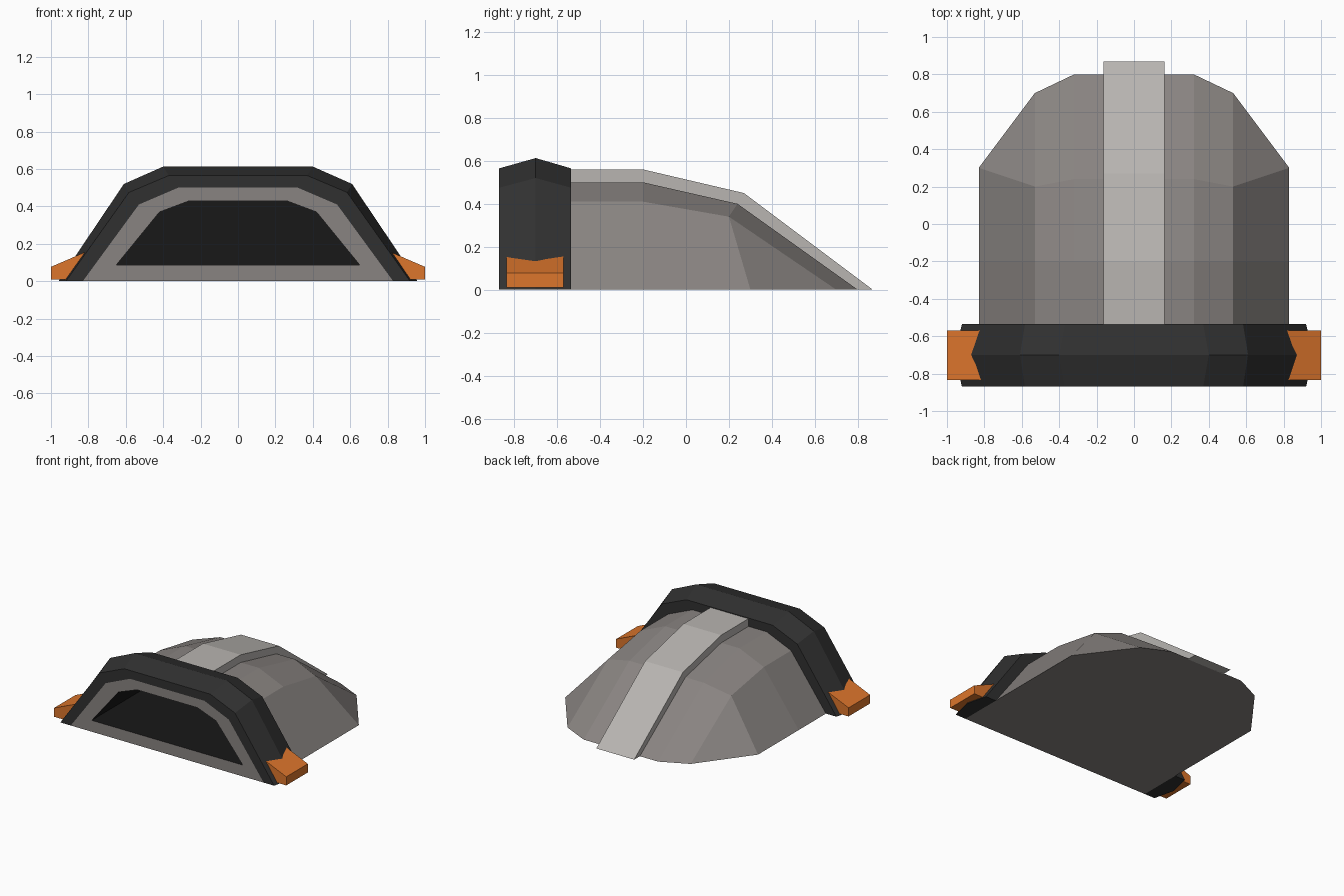
import bpy, bmesh

if "Cube" in bpy.data.objects:
    bpy.data.objects.remove(bpy.data.objects["Cube"])


def material(name, color):
    m = bpy.data.materials.new(name)
    m.diffuse_color = (*color, 1)
    m.use_nodes = True
    m.node_tree.nodes["Principled BSDF"].inputs["Base Color"].default_value = m.diffuse_color
    return m


GREY = material("warm_grey", (0.25, 0.23, 0.22))
LIGHT = material("light_grey", (0.48, 0.46, 0.44))
DARK = material("charcoal", (0.03, 0.03, 0.03))
BLACK = material("black", (0.009, 0.009, 0.009))
ORANGE = material("orange", (0.72, 0.18, 0.025))


def row(half):
    """Mirror a half row of (x, y, z), listed from the ground up to the crown."""
    return half + [(-x, y, z) for x, y, z in reversed(half)]


def arch(profile, y):
    return row([(x, y, z) for x, z in profile])


def loft(name, rows, mats, caps=True, wrap=False, dark_rows=0):
    """Bridge closed loops; the first dark_rows bands use the second material."""
    bm = bmesh.new()
    loops = [[bm.verts.new(p) for p in r] for r in rows]
    n = len(rows[0])
    if caps:
        first = bm.faces.new(loops[0])
        first.material_index = 1 if dark_rows else 0
        bm.faces.new(list(reversed(loops[-1])))
    pairs = list(zip(loops, loops[1:]))
    if wrap:
        pairs.append((loops[-1], loops[0]))
    for k, (a, b) in enumerate(pairs):
        for i in range(n):
            j = (i + 1) % n
            f = bm.faces.new((a[i], a[j], b[j], b[i]))
            f.material_index = 1 if k < dark_rows else 0
    bmesh.ops.remove_doubles(bm, verts=bm.verts, dist=0.0005)
    bmesh.ops.recalc_face_normals(bm, faces=bm.faces)
    me = bpy.data.meshes.new(name)
    bm.to_mesh(me)
    bm.free()
    for m in mats:
        me.materials.append(m)
    ob = bpy.data.objects.new(name, me)
    bpy.context.collection.objects.link(ob)
    return ob


FRONT, BACK, MID = -0.87, -0.535, -0.70
SHELL = [(0.83, 0), (0.53, 0.41), (0.32, 0.50)]
RIM = [(0.92, 0), (0.583, 0.475), (0.37, 0.565)]
RIDGE = [(0.96, 0), (0.61, 0.52), (0.40, 0.613)]
HOLLOW = [(0.65, 0.088), (0.42, 0.37), (0.26, 0.43)]

# Shell: hollow back, hollow mouth, front frame, straight part, sloping tail
loft("shell", [
    arch(HOLLOW, -0.05),
    arch(HOLLOW, FRONT),
    arch(SHELL, FRONT),
    arch(SHELL, -0.20),
    row([(0.83, 0.30, 0), (0.53, 0.20, 0.34), (0.32, 0.24, 0.40)]),
    row([(0.83, 0.30, 0), (0.53, 0.70, 0), (0.32, 0.80, 0)]),
], [GREY, BLACK], dark_rows=1)

# Entrance arch with a ridged outer face; its two feet stand on the ground
bm_rows = [arch(SHELL, FRONT), arch(RIM, FRONT), arch(RIDGE, MID),
           arch(RIM, BACK), arch(SHELL, BACK)]
# transpose so each loop is a cross-section swept along the arch
loft("entrance_arch", [list(s) for s in zip(*bm_rows)], [DARK])

# Spine strip over the crown and down the tail
side = [(-0.60, 0.49), (-0.60, 0.56), (-0.20, 0.56), (0.27, 0.45),
        (0.87, 0), (0.79, 0), (0.24, 0.40), (-0.20, 0.49)]
loft("spine_strip", [[(x, y, z) for y, z in side] for x in (-0.163, 0.163)], [LIGHT])

# Wedge feet on both sides of the arch
wedge = [(1.0, 0.01), (1.0, 0.077), (0.80, 0.163), (0.76, 0.163), (0.76, 0.01)]
for label, s in (("right", 1), ("left", -1)):
    loft(label + "_side_foot",
         [[(s * x, y, z) for x, z in wedge] for y in (-0.835, -0.57)], [ORANGE])
